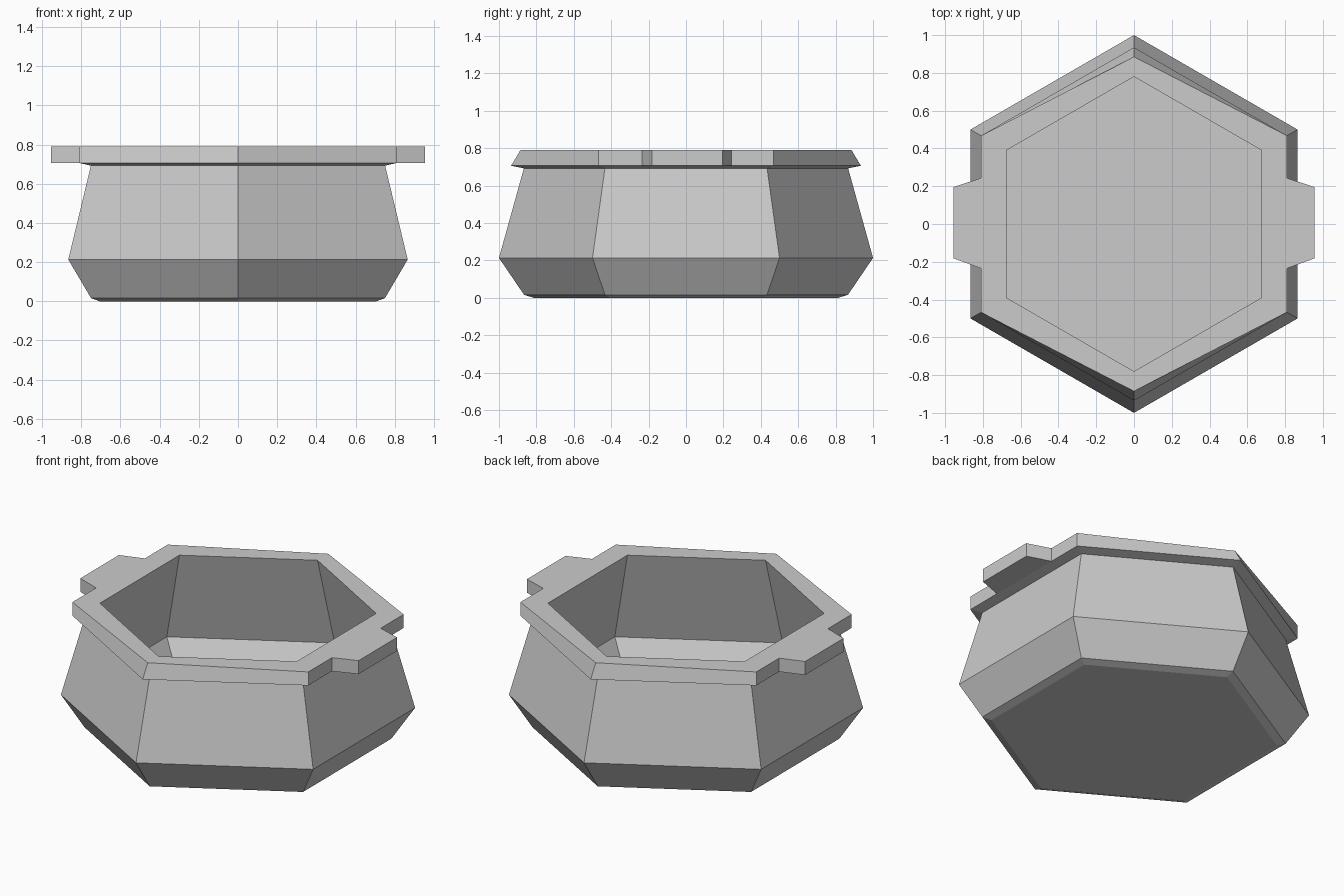
import bpy, bmesh
from math import sin, cos, radians

if "Cube" in bpy.data.objects:
    bpy.data.objects.remove(bpy.data.objects["Cube"])

# Profile from inner floor, over the rim, down to the base:
# (corner radius, height, radius of the front/back corners)
PROFILE = [
    (0.82, 0.04, 0.82),     # inner floor
    (0.947, 0.213, 0.947),  # inner belly
    (0.78, 0.79, 0.78),     # mouth
    (0.935, 0.79, 0.885),   # rim top, front/back corners pulled in
    (0.935, 0.706, 0.935),  # rim bottom
    (0.867, 0.692, 0.867),  # neck
    (1.0, 0.213, 1.0),      # outer belly
    (0.866, 0.016, 0.866),  # lower edge
    (0.815, 0.0, 0.815),    # base
]


def hex_ring(bm, radius, z, tip):
    ring = []
    for k in range(6):
        a = radians(90 + 60 * k)
        r = tip if k % 3 == 0 else radius
        ring.append(bm.verts.new((r * cos(a), r * sin(a), z)))
    return ring


# Pot shell: hexagonal rings joined together
bm = bmesh.new()
rings = [hex_ring(bm, *p) for p in PROFILE]
rim_sides = []
for i, (a, b) in enumerate(zip(rings, rings[1:])):
    for k in range(6):
        n = (k + 1) % 6
        face = bm.faces.new((a[k], a[n], b[n], b[k]))
        if i == 3 and k in (1, 4):
            rim_sides.append(face)
bm.faces.new(rings[0])
bm.faces.new(rings[-1])
bmesh.ops.recalc_face_normals(bm, faces=bm.faces[:])

# Cut the handle roots into both rim sides
geom = []
for f in rim_sides:
    geom += [f, *f.edges, *f.verts]
for y in (0.243, -0.235):
    res = bmesh.ops.bisect_plane(bm, geom=geom, plane_co=(0, y, 0), plane_no=(0, 1, 0))
    geom = res["geom"]

# Tapered handles pulled out of the middle of each side
mids = [g for g in geom if isinstance(g, bmesh.types.BMFace)
        and abs(g.calc_center_median().y) < 0.1]
for f in bmesh.ops.extrude_discrete_faces(bm, faces=mids)["faces"]:
    for v in f.verts:
        v.co.x = 0.955 if v.co.x > 0 else -0.955
        v.co.y = 0.196 if v.co.y > 0 else -0.182

bmesh.ops.recalc_face_normals(bm, faces=bm.faces[:])
mesh = bpy.data.meshes.new("cooking_pot")
bm.to_mesh(mesh)
bm.free()
pot = bpy.data.objects.new("cooking_pot", mesh)
bpy.context.collection.objects.link(pot)
